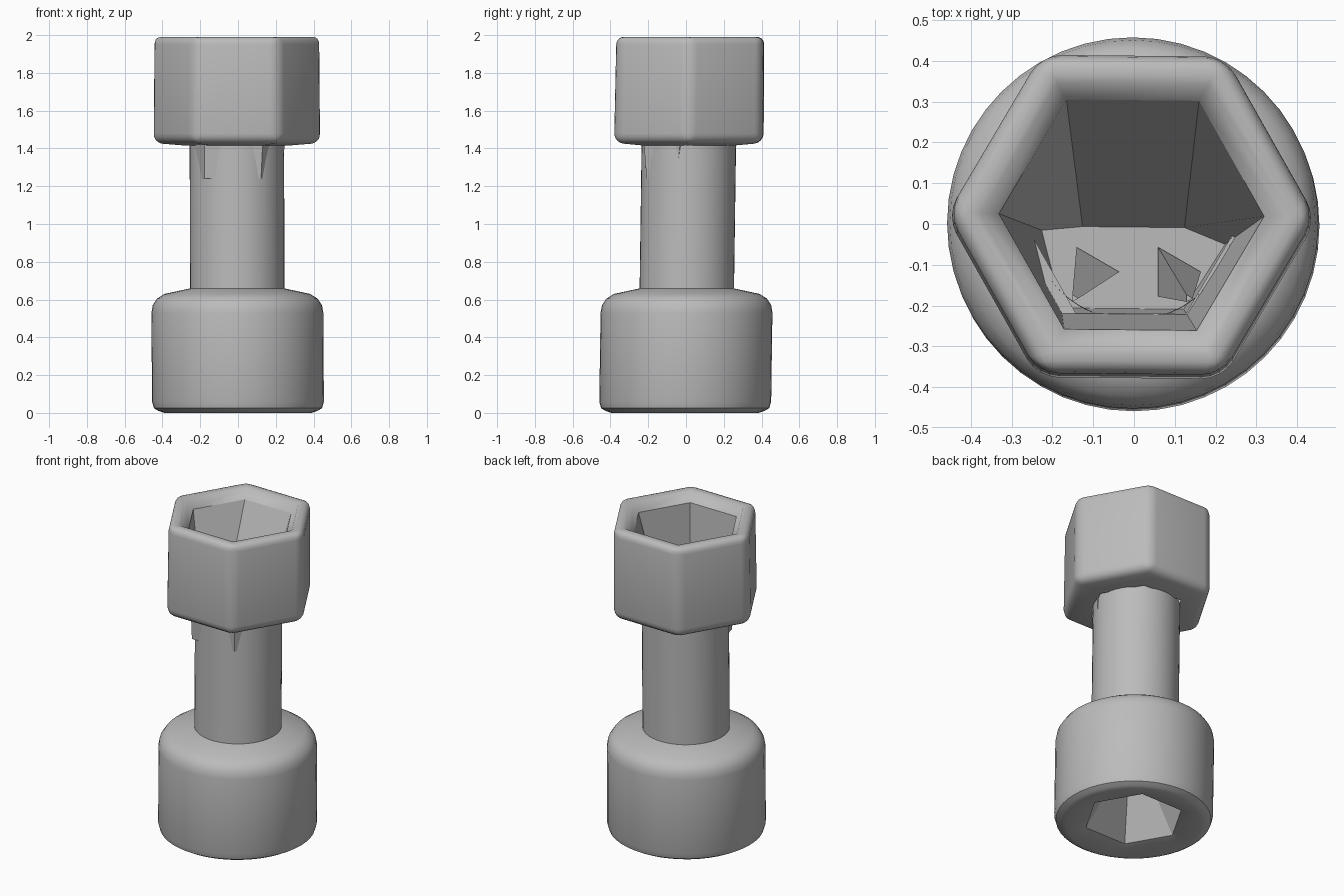
import bpy, bmesh, math
from mathutils import Vector

cube = bpy.data.objects.get("Cube")
if cube:
    bpy.data.objects.remove(cube, do_unlink=True)

steel = bpy.data.materials.new("plain_grey")
steel.use_nodes = True
GREY = (0.5, 0.5, 0.5, 1)
steel.diffuse_color = GREY
steel.node_tree.nodes["Principled BSDF"].inputs["Base Color"].default_value = GREY


def circle(r, z, n=48, cx=0, cy=0):
    """Ring of n points; n = 6 gives a hexagon with corners on x."""
    return [Vector((cx + r * math.cos(math.tau * i / n),
                    cy + r * math.sin(math.tau * i / n), z)) for i in range(n)]


def split(corners, k):
    """Divide each side of a polygon into k steps."""
    return [a.lerp(b, j / k)
            for a, b in zip(corners, corners[1:] + corners[:1]) for j in range(k)]


def loft(name, rings, cap_end=False, bevel_rings=(), width=0.05, turn=0.0, sharp=35):
    """Skin a list of rings, optionally rounding the edges of some of them."""
    bm = bmesh.new()
    loops = [[bm.verts.new(p) for p in ring] for ring in rings]
    for a, b in zip(loops, loops[1:]):
        n = len(a)
        for i in range(n):
            bm.faces.new((a[i], a[(i + 1) % n], b[(i + 1) % n], b[i]))
    if cap_end:
        bm.faces.new(loops[-1])
    if bevel_rings:
        chosen = {v for k in bevel_rings for v in loops[k]}
        edges = [e for e in bm.edges if all(v in chosen for v in e.verts)]
        bmesh.ops.bevel(bm, geom=edges, offset=width, segments=4,
                        profile=0.5, affect='EDGES', clamp_overlap=True)
    bmesh.ops.recalc_face_normals(bm, faces=bm.faces)
    # Slight lean of the whole piece
    for v in bm.verts:
        x, y, z = v.co
        v.co.x = x - y * turn - 0.006 * min(z, 1)
        v.co.y = y + x * turn + 0.014 * (z - 0.35)
    mesh = bpy.data.meshes.new(name)
    bm.to_mesh(mesh)
    bm.free()
    obj = bpy.data.objects.new(name, mesh)
    bpy.context.collection.objects.link(obj)
    mesh.materials.append(steel)
    bpy.ops.object.select_all(action='DESELECT')
    obj.select_set(True)
    bpy.context.view_layer.objects.active = obj
    bpy.ops.object.shade_smooth_by_angle(angle=math.radians(sharp))
    return obj


# Hexagonal head: underside, outer walls, rounded rim
loft("hex_head", [
    circle(0.27, 1.415, 6), circle(0.455, 1.43, 6), circle(0.45, 2.0, 6),
    circle(0.37, 1.985, 6), circle(0.325, 1.93, 6)],
    bevel_rings=(1, 2), turn=-0.01, sharp=50)

# Lopsided funnel inside the head, with a long back slope and a steep front
floor = [(0.23, -0.06), (0.13, -0.02), (-0.12, -0.02),
         (-0.22, -0.03), (-0.17, -0.22), (0.13, -0.22)]
loft("head_recess", [
    circle(0.325, 1.93, 6),
    [Vector((x, y, 1.24)) for x, y in floor]],
    cap_end=True, turn=-0.01, sharp=25)

# Small fins standing in the funnel
for side in (-1, 1):
    loft("recess_fin", [
        circle(0.07, 1.25, 3, side * 0.1, -0.13),
        circle(0.01, 1.62, 3, side * 0.14, -0.2)], cap_end=True, sharp=20)

# Round shaft
loft("shaft", [circle(0.25, 0.6), circle(0.25, 1.43)])

# Round base with a soft shoulder and a six-sided hole underneath
profile = [(0.42, 0.01), (0.445, 0.025), (0.455, 0.06), (0.455, 0.53),
           (0.448, 0.57), (0.425, 0.605), (0.385, 0.63), (0.245, 0.66)]
mouth = split(circle(0.29, 0.03, 6), 8)
loft("round_base", [mouth, circle(0.39, 0.0)] + [circle(r, z) for r, z in profile],
     sharp=40)

# Tapered hole in the base, its corners pinched alternately
pinched = [Vector((r * math.cos(i * math.pi / 3), r * math.sin(i * math.pi / 3), 0.42))
           for i, r in enumerate((0.2, 0.06) * 3)]
loft("base_recess", [circle(0.29, 0.03, 6), pinched], cap_end=True, sharp=20)
